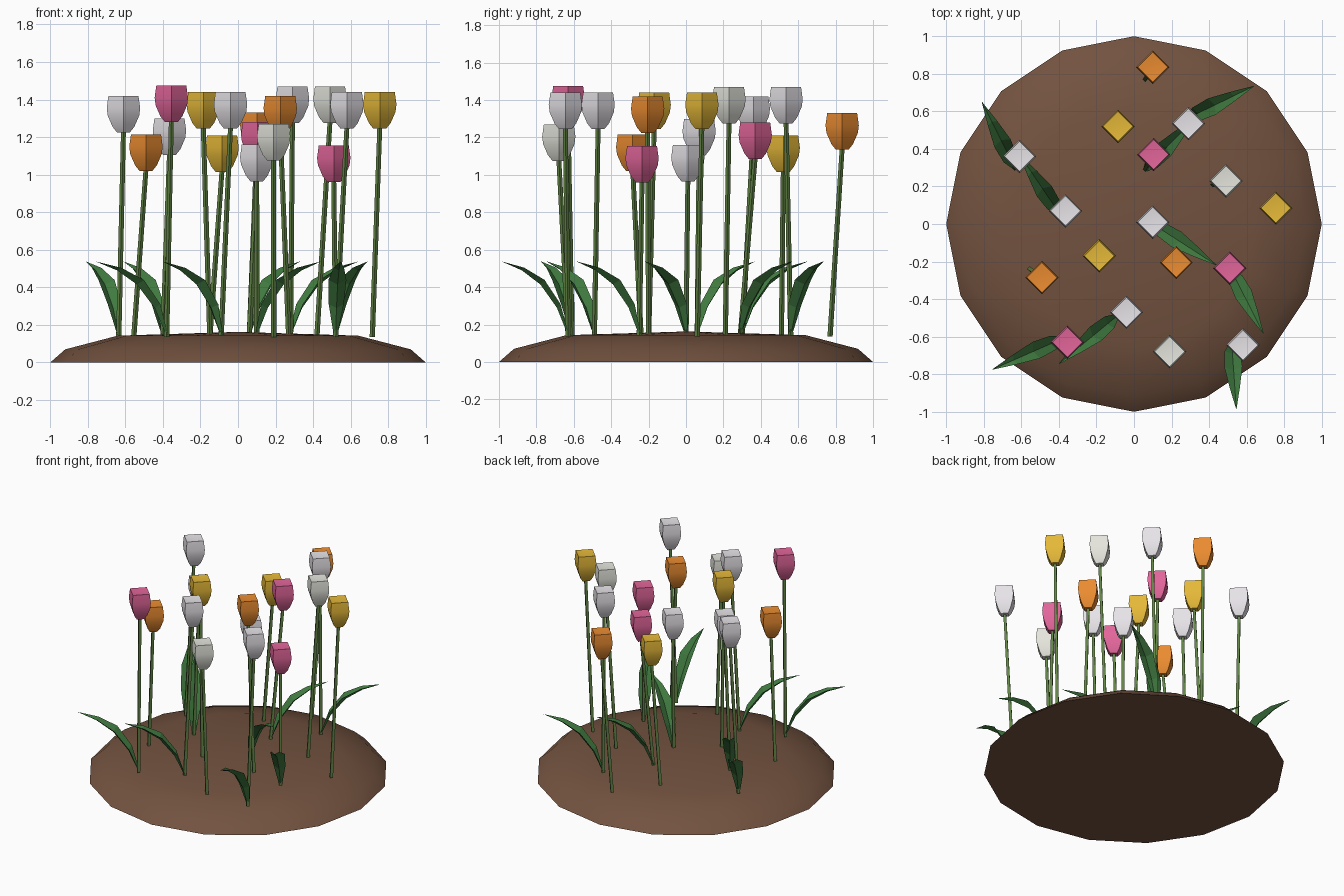
import bpy, bmesh, math
from mathutils import Vector

if "Cube" in bpy.data.objects:
    bpy.data.objects.remove(bpy.data.objects["Cube"])


def material(name, rgb):
    m = bpy.data.materials.new(name)
    m.diffuse_color = (*rgb, 1)
    m.use_nodes = True
    m.node_tree.nodes["Principled BSDF"].inputs["Base Color"].default_value = m.diffuse_color
    return m


MATS = {
    "soil": material("soil", (0.17, 0.085, 0.05)),
    "stem": material("stem", (0.12, 0.23, 0.06)),
    "leaf": material("leaf", (0.05, 0.19, 0.05)),
    "white": material("white", (0.80, 0.77, 0.81)),
    "cream": material("cream", (0.78, 0.78, 0.72)),
    "yellow": material("yellow", (0.78, 0.48, 0.04)),
    "orange": material("orange", (0.82, 0.26, 0.03)),
    "pink": material("pink", (0.75, 0.13, 0.32)),
}


def finish(bm, name, mat, angle=None):
    bmesh.ops.recalc_face_normals(bm, faces=bm.faces)
    me = bpy.data.meshes.new(name)
    bm.to_mesh(me)
    bm.free()
    me.materials.append(MATS[mat])
    ob = bpy.data.objects.new(name, me)
    bpy.context.collection.objects.link(ob)
    if angle:
        bpy.ops.object.select_all(action='DESELECT')
        ob.select_set(True)
        bpy.context.view_layer.objects.active = ob
        bpy.ops.object.shade_smooth_by_angle(angle=math.radians(angle))
    return ob


def tube(bm, rings, sides, tip=None):
    """Skin rings of (centre, radius); the end is capped or drawn to a tip."""
    loops = []
    for c, r in rings:
        loops.append([bm.verts.new(Vector(c) + Vector((
            r * math.cos(math.tau * i / sides),
            r * math.sin(math.tau * i / sides), 0))) for i in range(sides)])
    for a, b in zip(loops, loops[1:]):
        for i in range(sides):
            j = (i + 1) % sides
            bm.faces.new((a[i], a[j], b[j], b[i]))
    bm.faces.new(loops[0][::-1])
    if tip:
        t = bm.verts.new(tip)
        for i in range(sides):
            bm.faces.new((loops[-1][i], loops[-1][(i + 1) % sides], t))
    else:
        bm.faces.new(loops[-1])


# Earth mound: shallow 16-sided dome
bm = bmesh.new()
tube(bm, [((0, 0, 0), 1.0), ((0, 0, 0.07), 0.92), ((0, 0, 0.143), 0.64)],
     16, (0, 0, 0.163))
finish(bm, "soil_mound", "soil", 60)

# Tulips: colour, head x, head y, head top z, stem base x, stem base y
FLOWERS = [
    ("orange", 0.10, 0.835, 1.33, 0.06, 0.77),
    ("yellow", -0.085, 0.52, 1.21, -0.15, 0.51),
    ("white", 0.29, 0.535, 1.47, 0.28, 0.56),
    ("pink", 0.105, 0.37, 1.28, 0.06, 0.29),
    ("white", -0.61, 0.36, 1.42, -0.635, 0.30),
    ("cream", 0.49, 0.23, 1.47, 0.42, 0.21),
    ("yellow", 0.755, 0.085, 1.44, 0.715, 0.06),
    ("white", -0.365, 0.07, 1.30, -0.40, 0.06),
    ("white", 0.10, 0.01, 1.16, 0.10, 0.0),
    ("orange", 0.225, -0.205, 1.42, 0.27, -0.20),
    ("pink", 0.51, -0.235, 1.155, 0.52, -0.25),
    ("yellow", -0.185, -0.17, 1.44, -0.15, -0.20),
    ("orange", -0.49, -0.285, 1.215, -0.555, -0.24),
    ("white", -0.04, -0.47, 1.44, -0.09, -0.49),
    ("pink", -0.355, -0.63, 1.475, -0.38, -0.61),
    ("cream", 0.19, -0.68, 1.27, 0.19, -0.63),
    ("white", 0.58, -0.645, 1.44, 0.52, -0.63),
]
HEAD = [(0.034, 0.0), (0.058, 0.03), (0.084, 0.09), (0.089, 0.13), (0.080, 0.195)]

for n, (col, hx, hy, top, bx, by) in enumerate(FLOWERS, 1):
    low = top - 0.195
    bm = bmesh.new()
    tube(bm, [((bx, by, 0.135), 0.014), ((hx, hy, low + 0.01), 0.013)], 4)
    finish(bm, f"stem_{n}", "stem")
    # Four-sided cup with a slightly sunken top
    bm = bmesh.new()
    tube(bm, [((hx, hy, low + z), r) for r, z in HEAD], 4, (hx, hy, top - 0.01))
    finish(bm, f"tulip_head_{n}", col, 40)

# Leaves: base x, y and tip x, y; folded along the midrib
LEAVES = [
    (-0.635, 0.30, -0.81, 0.65), (-0.40, 0.06, -0.61, 0.37),
    (0.28, 0.56, 0.64, 0.735), (0.06, 0.29, 0.33, 0.57),
    (0.10, 0.0, 0.44, -0.22), (0.52, -0.25, 0.69, -0.585),
    (0.52, -0.63, 0.545, -0.985), (-0.38, -0.61, -0.755, -0.775),
    (-0.09, -0.49, -0.40, -0.745),
]
# fraction of reach, height, half width
BLADE = [(0.0, 0.14, 0.010), (0.17, 0.29, 0.040), (0.42, 0.415, 0.048),
         (0.70, 0.49, 0.028), (1.0, 0.537, 0.001)]

for n, (bx, by, tx, ty) in enumerate(LEAVES, 1):
    base, reach = Vector((bx, by, 0)), Vector((tx - bx, ty - by, 0))
    side = Vector((-reach.y, reach.x, 0)).normalized()
    bm = bmesh.new()
    rows = []
    for f, z, w in BLADE:
        mid = base + reach * f + Vector((0, 0, z))
        fold = Vector((-0.4 * w * reach.normalized().x,
                       -0.4 * w * reach.normalized().y, 0.5 * w))
        rows.append([bm.verts.new(mid + side * w + fold), bm.verts.new(mid),
                     bm.verts.new(mid - side * w + fold)])
    for a, b in zip(rows, rows[1:]):
        for i in (0, 1):
            bm.faces.new((a[i], a[i + 1], b[i + 1], b[i]))
    finish(bm, f"leaf_{n}", "leaf")
